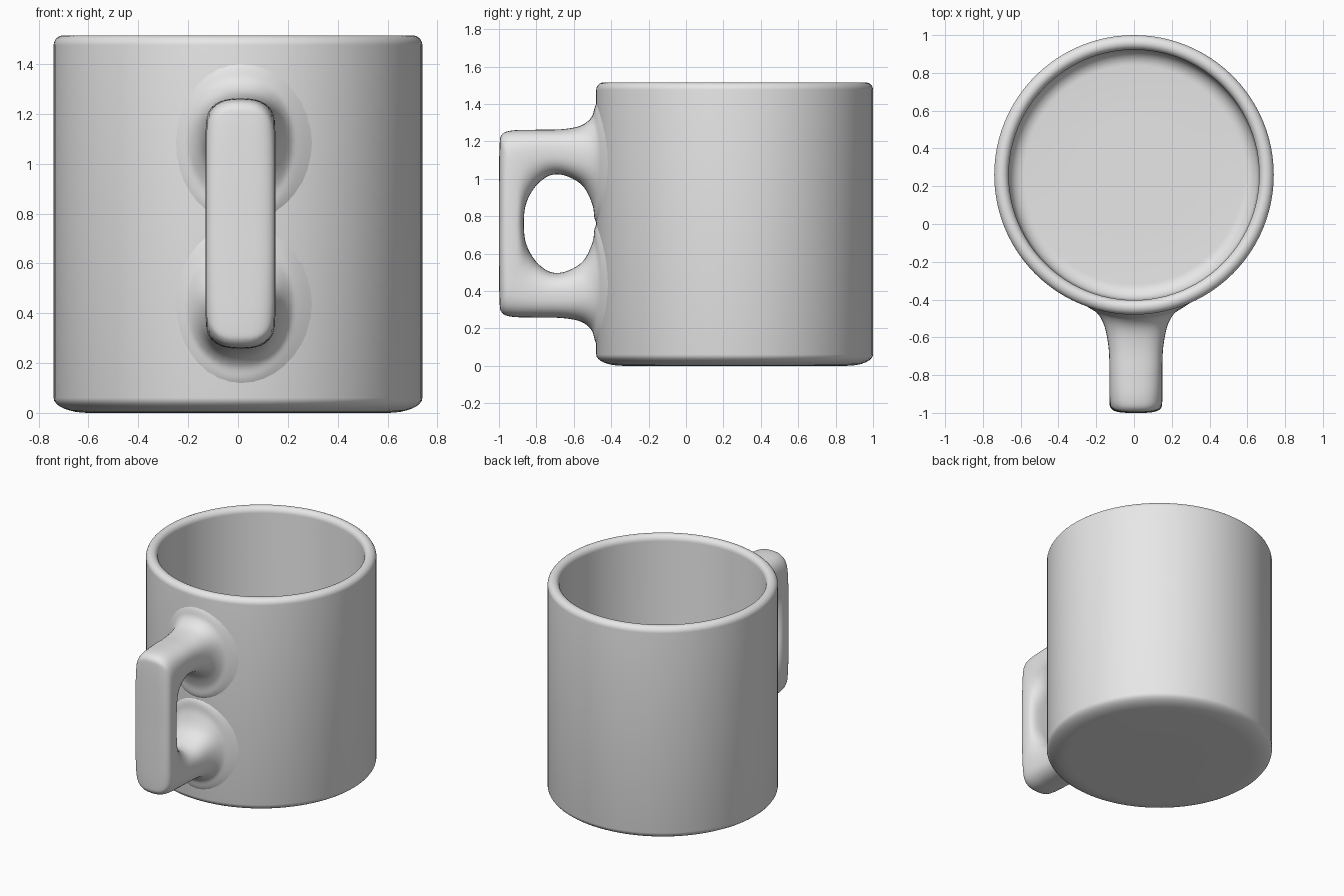
import bpy, bmesh, math

default_cube = bpy.data.objects.get("Cube")
if default_cube:
    bpy.data.objects.remove(default_cube, do_unlink=True)

CUP_Y, RADIUS = 0.26, 0.74      # cup axis and outer radius
MID_Z = 0.76                    # handle symmetry height
HANDLE_X = 0.01

# One glazed grey for the whole mug
glaze = bpy.data.materials.new("grey_glaze")
glaze.use_nodes = True
colour = (0.8, 0.8, 0.8, 1)
glaze.diffuse_color = colour
glaze.node_tree.nodes["Principled BSDF"].inputs["Base Color"].default_value = colour


def finish(name, bm):
    """Turn a bmesh into a smooth shaded object."""
    bmesh.ops.recalc_face_normals(bm, faces=bm.faces)
    for face in bm.faces:
        face.smooth = True
    mesh = bpy.data.meshes.new(name)
    bm.to_mesh(mesh)
    bm.free()
    mesh.materials.append(glaze)
    obj = bpy.data.objects.new(name, mesh)
    bpy.context.collection.objects.link(obj)
    return obj


def arc(cr, cz, rr, rz, start, end, steps=8):
    """Elliptical corner of the cup profile, angles in degrees."""
    points = []
    for i in range(steps + 1):
        a = math.radians(start + (end - start) * i / steps)
        points.append((cr + rr * math.cos(a), cz + rz * math.sin(a)))
    return points


def bridge(bm, rings):
    """Skin consecutive closed rings with quads."""
    for lower, upper in zip(rings, rings[1:]):
        count = len(lower)
        for i in range(count):
            j = (i + 1) % count
            bm.faces.new((lower[i], lower[j], upper[j], upper[i]))


# Cup: a turned profile running from the base, over the rim, to the inside floor
def build_cup(segments=96):
    profile = [(0.3, 0.0)]
    profile += arc(0.60, 0.06, 0.14, 0.06, -90, 0)
    profile += arc(0.70, 1.475, 0.04, 0.04, 0, 90)
    profile += arc(0.70, 1.475, 0.037, 0.04, 90, 180)
    profile += arc(0.58, 0.18, 0.08, 0.08, 0, -90)
    profile.append((0.3, 0.1))
    bm = bmesh.new()
    rings = []
    for r, z in profile:
        ring = []
        for i in range(segments):
            a = math.tau * i / segments
            ring.append(bm.verts.new((r * math.cos(a), CUP_Y + r * math.sin(a), z)))
        rings.append(ring)
    bridge(bm, rings)
    bm.faces.new(rings[0])
    bm.faces.new(rings[-1])
    bmesh.ops.remove_doubles(bm, verts=bm.verts, dist=0.0001)
    return finish("cup_body", bm)


def smooth_path(stations, steps=5):
    """Catmull-Rom interpolation of the handle stations."""
    result = []
    last = len(stations) - 1
    for k in range(last):
        p, q = stations[max(k - 1, 0)], stations[k]
        r, s = stations[k + 1], stations[min(k + 2, last)]
        for i in range(steps):
            t = i / steps
            result.append([
                b + 0.5 * t * (c - a + t * (2 * a - 5 * b + 4 * c - d
                                            + t * (3 * (b - c) + d - a)))
                for a, b, c, d in zip(p, q, r, s)])
    result.append(list(stations[last]))
    return result


# Handle: rounded sections lofted from the upper joint to the lower one
def build_handle(sides=36):
    # outer y, outer z, inner y, inner z, half width, squareness
    upper = [
        (-0.455, 1.44, -0.455, 0.74, 0.36, 2),
        (-0.485, 1.39, -0.487, 0.78, 0.25, 2),
        (-0.505, 1.33, -0.50, 0.86, 0.20, 2.2),
        (-0.56, 1.285, -0.55, 0.96, 0.165, 2.4),
        (-0.66, 1.265, -0.64, 1.015, 0.145, 2.6),
        (-0.80, 1.262, -0.72, 1.02, 0.14, 2.6),
        (-0.93, 1.258, -0.785, 0.98, 0.14, 2.6),
        (-0.985, 1.235, -0.825, 0.93, 0.14, 2.8),
        (-0.997, 1.17, -0.85, 0.88, 0.14, 3.2),
        (-1.0, 0.95, -0.863, 0.83, 0.14, 3.6),
        (-1.0, MID_Z, -0.867, MID_Z, 0.14, 3.6),
    ]
    lower = [(oy, 2 * MID_Z - oz, iy, 2 * MID_Z - iz, w, n)
             for oy, oz, iy, iz, w, n in reversed(upper[:-1])]
    bm = bmesh.new()
    rings = []
    for oy, oz, iy, iz, width, power in smooth_path(upper + lower):
        ring = []
        for i in range(sides):
            a = math.tau * i / sides
            c, s = math.cos(a), math.sin(a)
            u = math.copysign(abs(c) ** (2 / power), c)
            v = math.copysign(abs(s) ** (2 / power), s)
            x = width * u
            y = (oy + iy) / 2 + v * (oy - iy) / 2
            z = (oz + iz) / 2 + v * (oz - iz) / 2
            # wrap the flared joint around the cup wall
            wrap = min(max((y + 0.62) / 0.13, 0), 1)
            y += wrap * (RADIUS - math.sqrt(RADIUS ** 2 - x * x))
            ring.append(bm.verts.new((HANDLE_X + x, y, z)))
        rings.append(ring)
    bridge(bm, rings)
    return finish("handle", bm)


build_cup()
build_handle()
